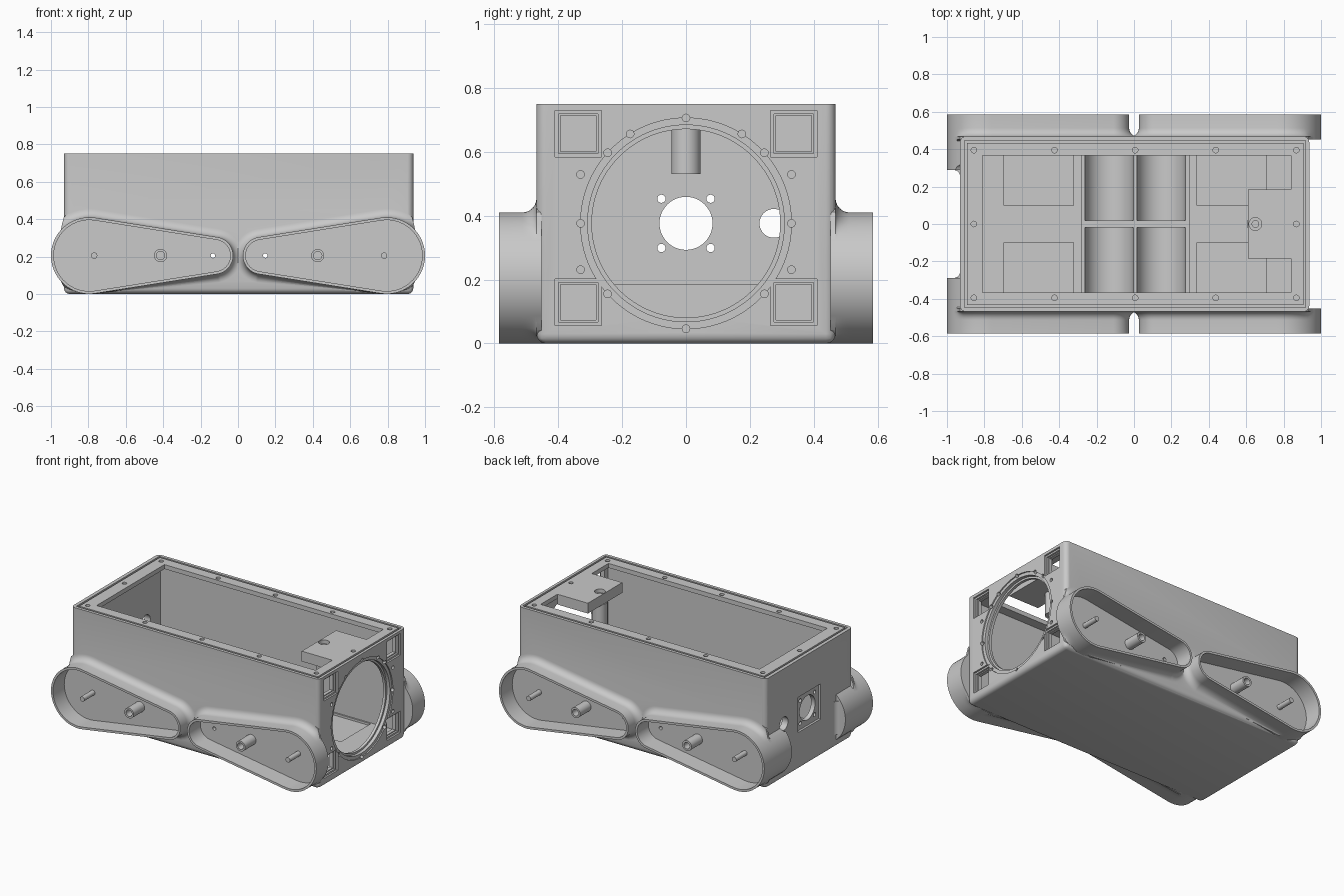
import bpy, bmesh
from math import sin, cos, pi, acos, radians

if "Cube" in bpy.data.objects:
    bpy.data.objects.remove(bpy.data.objects["Cube"])

SHADE = (0.585, 0.585, 0.585, 1)
grey = bpy.data.materials.new("plain_grey")
grey.use_nodes = True
grey.diffuse_color = SHADE
grey.node_tree.nodes["Principled BSDF"].inputs["Base Color"].default_value = SHADE

MID = 0.006       # centre of the housing along x
PORT_Z = 0.376    # height of the round openings
SIDES = (-1, 1)


def loft(bm, rings):
    """Closed solid through equal rings of points, capped at both ends."""
    rows = [[bm.verts.new(p) for p in ring] for ring in rings]
    n = len(rows[0])
    for a, b in zip(rows, rows[1:]):
        for i in range(n):
            j = (i + 1) % n
            bm.faces.new((a[i], a[j], b[j], b[i]))
    bm.faces.new(rows[0])
    bm.faces.new(rows[-1])


def turned(bm, axis, centre, profile, n=32):
    """Round part: profile is (position along axis, radius) pairs;
    centre gives the two other coordinates in x, y, z order."""
    rings = []
    for h, r in profile:
        ring = []
        for i in range(n):
            t = 2 * pi * i / n
            p = [centre[0] + r * cos(t), centre[1] + r * sin(t)]
            p.insert("xyz".index(axis), h)
            ring.append(p)
        rings.append(ring)
    loft(bm, rings)


def box(bm, x0, x1, y0, y1, z0, z1):
    loft(bm, [[(x0, y0, z), (x1, y0, z), (x1, y1, z), (x0, y1, z)] for z in (z0, z1)])


def finish(bm, name):
    bmesh.ops.recalc_face_normals(bm, faces=bm.faces)
    mesh = bpy.data.meshes.new(name)
    bm.to_mesh(mesh)
    bm.free()
    mesh.materials.append(grey)
    ob = bpy.data.objects.new(name, mesh)
    bpy.context.collection.objects.link(ob)
    return ob


def combine(ob, bm, operation="DIFFERENCE"):
    """Apply one boolean and discard its helper."""
    tool = finish(bm, "helper")
    tool.hide_render = True
    mod = ob.modifiers.new("cut", "BOOLEAN")
    mod.operation, mod.object, mod.solver = operation, tool, "EXACT"
    mod.use_self = True
    graph = bpy.context.evaluated_depsgraph_get()
    mesh = bpy.data.meshes.new_from_object(ob.evaluated_get(graph))
    ob.modifiers.clear()
    ob.data = mesh
    bpy.data.objects.remove(tool)


def pod_ring(side, y, offset, skirt=False):
    """Outline around a large and a small circle; a skirt blends into the body
    and fades out toward the end wall and the underside."""
    centre_z, big_x, big_r, small_x, small_r = 0.205, 0.795, 0.205, 0.126, 0.10
    a = acos((big_r - small_r) / (big_x - small_x))
    n, pts = 28, []
    for cx, r, t0, t1 in ((big_x, big_r, a, 2 * pi - a), (small_x, small_r, -a, a)):
        for i in range(n + 1):
            t = t0 + (t1 - t0) * i / n
            x, z = cx - r * cos(t), centre_z + r * sin(t)
            o = offset
            if skirt:
                o *= min(1, max(0, (0.945 - x) / 0.04)) * min(1, max(0, (z - 0.02) / 0.06))
            pts.append((side * (x - o * cos(t)), y, z + o * sin(t)))
    return pts


# main housing, rounded at the upright and bottom edges
bm = bmesh.new()
box(bm, -0.93, 0.937, -0.468, 0.468, 0, 0.75)
edges = [e for e in bm.edges if not all(v.co.z > 0.7 for v in e.verts)]
bmesh.ops.bevel(bm, geom=edges, offset=0.03, segments=6, profile=0.5, affect="EDGES")
housing = finish(bm, "housing")

# four drive pods with filleted roots; the left-end pair wraps around the corner
fillet = 0.045
arc = [pi / 2 * i / 6 for i in range(7)]
for face in SIDES:
    for side in SIDES:
        rings = [pod_ring(side, face * 0.585, 0)]
        for t in arc:
            y = 0.468 + fillet * (1 - sin(t))
            rings.append(pod_ring(side, face * y, fillet * (1 - cos(t)), True))
        rings.append(pod_ring(side, face * 0.453, fillet, True))
        if side < 0:
            rings.append(pod_ring(side, face * 0.445, 0))
            rings.append(pod_ring(side, face * 0.288, 0))
        bm = bmesh.new()
        loft(bm, rings)
        combine(housing, bm, "UNION")

# fillets between the wrapped pods and the end wall
bm = bmesh.new()
for face in SIDES:
    section = [(-0.963 + 0.033 * sin(t), face * (0.255 + 0.033 * cos(t))) for t in arc]
    section += [(-0.91, face * 0.255), (-0.91, face * 0.31), (-0.963, face * 0.31)]
    loft(bm, [[(x, y, z) for x, y in section] for z in (0.092, 0.318)])
combine(housing, bm, "UNION")

# inner space and the narrower opening that leaves a lip
bm = bmesh.new()
box(bm, -0.885, 0.888, -0.43, 0.43, 0.05, 0.72)
combine(housing, bm)
bm = bmesh.new()
box(bm, -0.81, 0.84, -0.365, 0.365, 0.6, 0.8)
combine(housing, bm)

# pod recesses and floor pockets
bm = bmesh.new()
for face in SIDES:
    for side in SIDES:
        loft(bm, [pod_ring(side, face * y, -0.015) for y in (0.464, 0.65)])
        x = sorted((MID + side * 0.33, MID + side * 0.7))
        y = sorted((face * 0.1, face * 0.42))
        box(bm, *x, *y, 0.035, 0.1)
combine(housing, bm)

# seal groove around the rim
bm = bmesh.new()
rings = []
for x, y, z in ((0.912, 0.447, 0.73), (0.912, 0.447, 0.8), (0.899, 0.434, 0.8), (0.899, 0.434, 0.73)):
    rings.append([(MID - x, -y, z), (MID + x, -y, z), (MID + x, y, z), (MID - x, y, z)])
loft(bm, rings)
low_caps = [f for f in bm.faces if all(v.co.z < 0.74 for v in f.verts)]
bmesh.ops.delete(bm, geom=low_caps, context="FACES_ONLY")
bmesh.ops.bridge_loops(bm, edges=[e for e in bm.edges if e.is_boundary])
combine(housing, bm)

# lid screw holes, shaft holes
bm = bmesh.new()
for y in (-0.395, 0, 0.395):
    for x in (-0.862, -0.431, 0, 0.431, 0.862):
        if y or abs(x) > 0.5:
            turned(bm, "z", (MID + x, y), [(0.73, 0.015), (0.8, 0.015)], 16)
    for x in (-0.14, 0.14):
        if y:
            turned(bm, "y", (MID + x, 0.205), [(y * 1.05, 0.012), (y * 1.25, 0.012)], 16)
combine(housing, bm)

# stepped round port and square windows on the right-hand end
bm = bmesh.new()
turned(bm, "x", (0, PORT_Z), [(0.8, 0.295), (0.907, 0.295), (0.907, 0.308),
                              (0.929, 0.308), (0.929, 0.33), (1, 0.33)], 96)
for side in SIDES:
    for z in (0.129, 0.657):
        rings = []
        for x, h in ((0.8, 0.056), (0.912, 0.056), (0.912, 0.062),
                     (0.925, 0.062), (0.925, 0.073), (1, 0.073)):
            y = side * 0.337
            rings.append([(x, y - h, z - h), (x, y + h, z - h), (x, y + h, z + h), (x, y - h, z + h)])
        loft(bm, rings)
combine(housing, bm)

# bolt holes around the port
bm = bmesh.new()
for deg in (0, 42, 58, 90, 122, 138, 180, 222, 270, 318):
    t = radians(deg)
    turned(bm, "x", (0.33 * cos(t), PORT_Z + 0.33 * sin(t)), [(0.902, 0.012), (1, 0.012)], 16)
for y in (-0.33, 0.33):
    for z in (-0.145, 0.153):
        turned(bm, "x", (y, PORT_Z + z), [(0.902, 0.012), (1, 0.012)], 16)
combine(housing, bm)

# square fan seat and cable hole on the opposite end
bm = bmesh.new()
box(bm, -1.05, -0.915, -0.12, 0.12, PORT_Z - 0.12, PORT_Z + 0.12)
combine(housing, bm)
bm = bmesh.new()
turned(bm, "x", (0, PORT_Z), [(-1.05, 0.083), (-0.8, 0.083)], 48)
turned(bm, "x", (0.275, PORT_Z), [(-1.05, 0.045), (-0.8, 0.045)])
for y in (-0.077, 0.077):
    for z in (-0.077, 0.077):
        turned(bm, "x", (y, PORT_Z + z), [(-1.05, 0.013), (-0.8, 0.013)], 16)
combine(housing, bm)

# motor cradle block with four round troughs
bm = bmesh.new()
box(bm, MID - 0.29, MID + 0.29, -0.435, 0.435, 0.045, 0.185)
cradle = finish(bm, "motor_cradle")
bm = bmesh.new()
for x in (-0.139, 0.139):
    for face in SIDES:
        turned(bm, "y", (MID + x, 0.2), [(face * 0.018, 0.13), (face * 0.43, 0.13)], 48)
combine(cradle, bm)

# shelf joined to the rim, with a hollow post
bm = bmesh.new()
box(bm, 0.61, 0.84, -0.185, 0.185, 0.68, 0.75)
shelf = finish(bm, "rim_shelf")
bm = bmesh.new()
turned(bm, "z", (0.649, 0), [(0.6, 0.018), (0.725, 0.018), (0.725, 0.034), (0.8, 0.034)])
combine(shelf, bm)
bm = bmesh.new()
turned(bm, "z", (0.649, 0), [(0.68, 0.046), (0.53, 0.046), (0.53, 0.018), (0.679, 0.018)])
post = finish(bm, "shelf_post")

# axle pins and hollow bosses inside the pods
bm = bmesh.new()
for face in SIDES:
    for side in SIDES:
        turned(bm, "y", (MID + side * 0.775, 0.205), [(face * 0.46, 0.017), (face * 0.58, 0.017)], 20)
        turned(bm, "y", (MID + side * 0.42, 0.205), [(face * 0.46, 0.035), (face * 0.582, 0.035),
                                                     (face * 0.582, 0.022), (face * 0.467, 0.022)], 28)
pins = finish(bm, "pod_pins_and_bosses")

# smooth curves, sharp edges
for ob in (housing, cradle, shelf, post, pins):
    bpy.ops.object.select_all(action="DESELECT")
    ob.select_set(True)
    bpy.context.view_layer.objects.active = ob
    bpy.ops.object.shade_smooth_by_angle(angle=radians(30))
